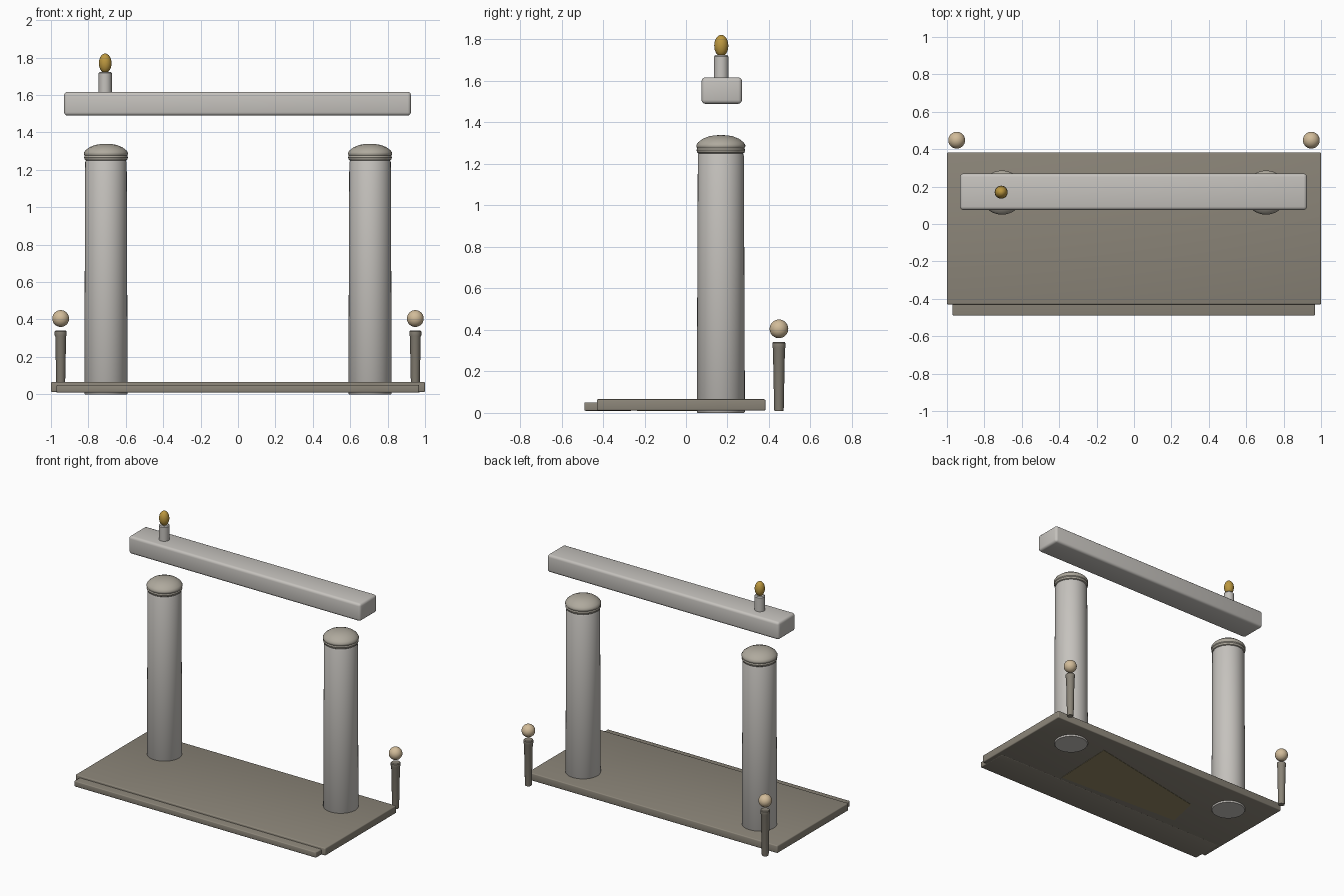
import bpy, bmesh, math

if "Cube" in bpy.data.objects:
    bpy.data.objects.remove(bpy.data.objects["Cube"])


def material(name, rgb):
    m = bpy.data.materials.new(name)
    m.diffuse_color = (*rgb, 1)
    m.use_nodes = True
    m.node_tree.nodes["Principled BSDF"].inputs["Base Color"].default_value = m.diffuse_color
    return m


PALE = material("pale_stone", (0.56, 0.54, 0.51))
CAPC = material("cap_stone", (0.43, 0.40, 0.34))
DARK = material("dark_stone", (0.26, 0.235, 0.19))
GOLD = material("gold", (0.50, 0.31, 0.05))
SAND = material("sand", (0.64, 0.50, 0.32))
PATH = material("path", (0.30, 0.25, 0.13))


def finish(bm, name, mat, loc=(0, 0, 0), smooth=True):
    bmesh.ops.recalc_face_normals(bm, faces=bm.faces)
    me = bpy.data.meshes.new(name)
    bm.to_mesh(me)
    bm.free()
    ob = bpy.data.objects.new(name, me)
    ob.location = loc
    bpy.context.collection.objects.link(ob)
    me.materials.append(mat)
    if smooth:
        bpy.ops.object.select_all(action='DESELECT')
        ob.select_set(True)
        bpy.context.view_layer.objects.active = ob
        bpy.ops.object.shade_smooth_by_angle(angle=math.radians(35))
    return ob


def box(name, lo, hi, mat, bevel):
    size = [b - a for a, b in zip(lo, hi)]
    mid = [(a + b) / 2 for a, b in zip(lo, hi)]
    bm = bmesh.new()
    bmesh.ops.create_cube(bm, size=1)
    bmesh.ops.scale(bm, vec=size, verts=bm.verts)
    bmesh.ops.bevel(bm, geom=bm.edges[:], offset=bevel, segments=3,
                    profile=0.5, affect='EDGES')
    return finish(bm, name, mat, mid)


def lathe(name, profile, mat, x, y, sides=40):
    # Spin a (radius, z) profile about the vertical axis
    bm = bmesh.new()
    vs = [bm.verts.new((r, 0, z)) for r, z in profile]
    es = [bm.edges.new(p) for p in zip(vs, vs[1:])]
    bmesh.ops.spin(bm, geom=vs + es, cent=(0, 0, 0), axis=(0, 0, 1),
                   angle=math.tau, steps=sides)
    bmesh.ops.remove_doubles(bm, verts=bm.verts, dist=1e-5)
    return finish(bm, name, mat, (x, y, 0))


def ball(name, r, height, mat, loc):
    bm = bmesh.new()
    bmesh.ops.create_uvsphere(bm, u_segments=24, v_segments=16, radius=r)
    bmesh.ops.scale(bm, vec=(1, 1, height / (2 * r)), verts=bm.verts)
    return finish(bm, name, mat, loc)


# Platform and front step
box("platform", (-1, -0.43, 0.011), (1, 0.383, 0.066), DARK, 0.007)
box("front_step", (-0.97, -0.49, 0.010), (0.968, -0.26, 0.051), DARK, 0.006)

# Tapered panel showing through the underside
bm = bmesh.new()
quad = [(0.45, -0.235), (0.47, 0.238), (-0.47, 0.05), (-0.52, -0.19)]
face = bm.faces.new([bm.verts.new((x, y, 0.009)) for x, y in quad])
ext = bmesh.ops.extrude_face_region(bm, geom=[face])
bmesh.ops.translate(bm, vec=(0, 0, 0.02),
                    verts=[v for v in ext["geom"] if isinstance(v, bmesh.types.BMVert)])
finish(bm, "underside_panel", PATH, smooth=False)

# Columns with caps, and rear posts with balls, on both sides
column = [(0, 0), (0.112, 0), (0.116, 0.006), (0.111, 1.24), (0.106, 1.252), (0, 1.252)]
cap = [(0, 1.248), (0.104, 1.248), (0.113, 1.254), (0.117, 1.266), (0.114, 1.276),
       (0.118, 1.284), (0.118, 1.291), (0.110, 1.304), (0.088, 1.321),
       (0.058, 1.333), (0.028, 1.338), (0, 1.339)]
post = [(0, 0.01), (0.021, 0.01), (0.023, 0.015), (0.029, 0.31), (0.032, 0.316),
        (0.032, 0.336), (0.028, 0.341), (0, 0.341)]
for side, s in (("left", -1), ("right", 1)):
    lathe(side + "_column", column, PALE, s * 0.706, 0.168)
    lathe(side + "_column_cap", cap, CAPC, s * 0.706, 0.168)
    lathe(side + "_post", post, DARK, s * 0.948, 0.448, 24)
    ball(side + "_post_ball", 0.045, 0.09, SAND, (s * 0.948, 0.448, 0.405))

# Floating lintel with its small finial
box("lintel", (-0.93, 0.075, 1.49), (0.925, 0.27, 1.617), PALE, 0.018)
lathe("finial_stem", [(0, 1.60), (0.035, 1.60), (0.035, 1.717), (0.030, 1.724), (0, 1.724)],
      PALE, -0.71, 0.17, 24)
ball("finial_tip", 0.034, 0.104, GOLD, (-0.71, 0.17, 1.77))
